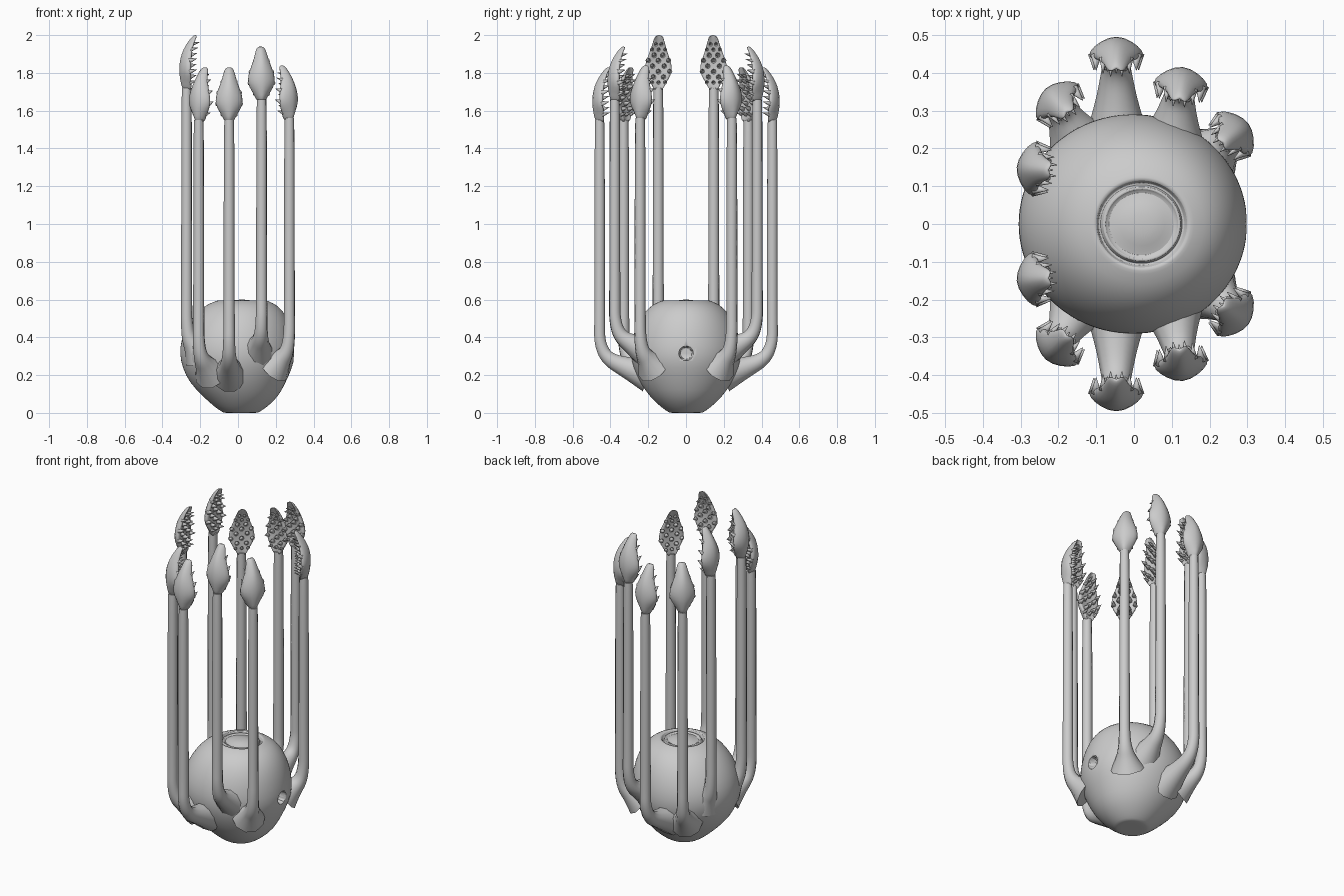
import bpy, bmesh, math
from mathutils import Vector, Matrix

if "Cube" in bpy.data.objects:
    bpy.data.objects.remove(bpy.data.objects["Cube"])


def finish(name, bm, subdiv=0):
    bmesh.ops.recalc_face_normals(bm, faces=bm.faces)
    me = bpy.data.meshes.new(name)
    bm.to_mesh(me)
    bm.free()
    for p in me.polygons:
        p.use_smooth = True
    ob = bpy.data.objects.new(name, me)
    bpy.context.collection.objects.link(ob)
    if subdiv:
        ob.modifiers.new("Smooth", 'SUBSURF').levels = subdiv
        ob.modifiers["Smooth"].render_levels = subdiv
    return ob


def loft(bm, rings):
    vr = [[bm.verts.new(p) for p in r] for r in rings]
    n = len(vr[0])
    for a, b in zip(vr, vr[1:]):
        for i in range(n):
            j = (i + 1) % n
            bm.faces.new((a[i], a[j], b[j], b[i]))
    bm.faces.new(vr[0][::-1])
    bm.faces.new(vr[-1])


# Bulb-shaped body with a grooved ring on top
profile = [(.04, 0), (.085, 0), (.095, .004), (.135, .03), (.195, .085), (.25, .16),
           (.286, .24), (.301, .31), (.293, .39), (.266, .47), (.225, .535),
           (.18, .573), (.145, .588), (.125, .596), (.117, .594), (.112, .578),
           (.106, .576), (.101, .592), (.094, .592), (.088, .580), (.06, .592), (.025, .6)]
rings = []
for r, z in profile:
    shift = .025 * max(0, (z - .4) / .2) - .003
    if z < .1:
        shift = .015
    rings.append([(r * 1.02 * math.cos(a) + shift, r * .98 * math.sin(a), z)
                  for a in (math.tau * i / 48 for i in range(48))])
bm = bmesh.new()
loft(bm, rings)
body = finish("body", bm, 1)

# Round side hole
bm = bmesh.new()
bmesh.ops.create_cone(bm, cap_ends=True, segments=32, radius1=.03, radius2=.045, depth=.1,
                      matrix=Matrix.Translation((.29, 0, .315)) @ Matrix.Rotation(math.pi / 2, 4, 'Y'))
cutter = finish("hole_cutter", bm)
cutter.hide_render = True
cutter.hide_viewport = True
cut = body.modifiers.new("Hole", 'BOOLEAN')
cut.operation = 'DIFFERENCE'
cut.object = cutter
bpy.context.view_layer.objects.active = body
body.select_set(True)
bpy.ops.object.shade_smooth_by_angle(angle=math.radians(45))


# Stalk: thick root flowing out of the body and bending upwards
def stalk(name, root, x, y, top):
    cu = bpy.data.curves.new(name, 'CURVE')
    cu.dimensions = '3D'
    cu.bevel_depth = 1
    cu.bevel_resolution = 3
    cu.use_fill_caps = True
    cu.resolution_u = 6
    steps = [(0, 0, .095), (.4, .035, .06), (.85, .085, .037), (1, .17, .031),
             (1, .27, .030), (1, .5, .029)]
    pts = [(root[0] + (x - root[0]) * t, root[1] + (y - root[1]) * t, root[2] + dz, r)
           for t, dz, r in steps]
    pts += [(x, y, top - .35, .028), (x, y, top - .28, .025)]
    sp = cu.splines.new('NURBS')
    sp.points.add(len(pts) - 1)
    for p, (px, py, pz, r) in zip(sp.points, pts):
        p.co = (px, py, pz, 1)
        p.radius = r
    sp.order_u = 3
    sp.use_endpoint_u = True
    bpy.context.collection.objects.link(bpy.data.objects.new(name, cu))


# Club: leaf-shaped tip, height / half width / back / inner face
CLUB = [(0, .025, .025, -.025), (.035, .036, .034, -.024), (.08, .069, .043, -.02),
        (.12, .078, .045, -.018), (.17, .064, .040, -.020), (.22, .043, .022, -.028),
        (.26, .032, -.005, -.04), (.285, .024, -.025, -.052), (.295, .012, -.04, -.052)]


def club_at(h):
    for a, b in zip(CLUB, CLUB[1:]):
        if h <= b[0]:
            t = (h - a[0]) / (b[0] - a[0])
            return [p + (q - p) * t for p, q in zip(a, b)]


def club(name, x, y, top, out):
    ang = math.atan2(out[1], out[0]) - math.pi / 2
    mat = Matrix.Translation((x, y, top - .295)) @ Matrix.Rotation(ang, 4, 'Z')
    bm = bmesh.new()
    rings = []
    for h, w, b, f in CLUB:
        d = b - f
        sec = [(0, b), (-.55 * w, f + .75 * d), (-w, f + .3 * d), (-.95 * w, f - .004),
               (-.5 * w, f + .006), (0, f + .008), (.5 * w, f + .006), (.95 * w, f - .004),
               (w, f + .3 * d), (.55 * w, f + .75 * d)]
        rings.append([mat @ Vector((u, v, h)) for u, v in sec])
    loft(bm, rings)
    finish(name, bm, 1)
    # Staggered rows of pointed teeth on the inner face
    bm = bmesh.new()
    for row in range(8):
        h = .045 + row * .029
        _, w, b, f = club_at(h)
        for c in ((-.8, 0, .8), (-.42, .42))[row % 2]:
            rad = .015 if w > .045 else .011
            m = (mat @ Matrix.Translation((c * w, f - .01, h + .004))
                 @ Matrix.Rotation(math.radians(75), 4, 'X'))
            bmesh.ops.create_cone(bm, cap_ends=True, segments=8, radius1=rad,
                                  radius2=.001, depth=.042, matrix=m)
    finish(name + "_teeth", bm)


# Root point, stalk x, stalk y, top height, outward direction (mirrored in y)
ARMS = [((-.045, .2, .2), -.047, .457, 1.83, (0, 1)),
        ((.1, .2, .32), .125, .377, 1.94, (.1, 1)),
        ((.19, .17, .24), .272, .243, 1.84, (.8, .6)),
        ((-.14, .2, .21), -.208, .33, 1.83, (-.65, .75)),
        ((-.2, .11, .31), -.272, .147, 2.0, (-1, .08))]
for i, (root, x, y, top, out) in enumerate(ARMS):
    for side, s in (("back", 1), ("front", -1)):
        n = f"{side}_{i + 1}"
        stalk("stalk_" + n, (root[0], root[1] * s, root[2]), x, y * s, top)
        club("club_" + n, x, y * s, top, (out[0], out[1] * s))
